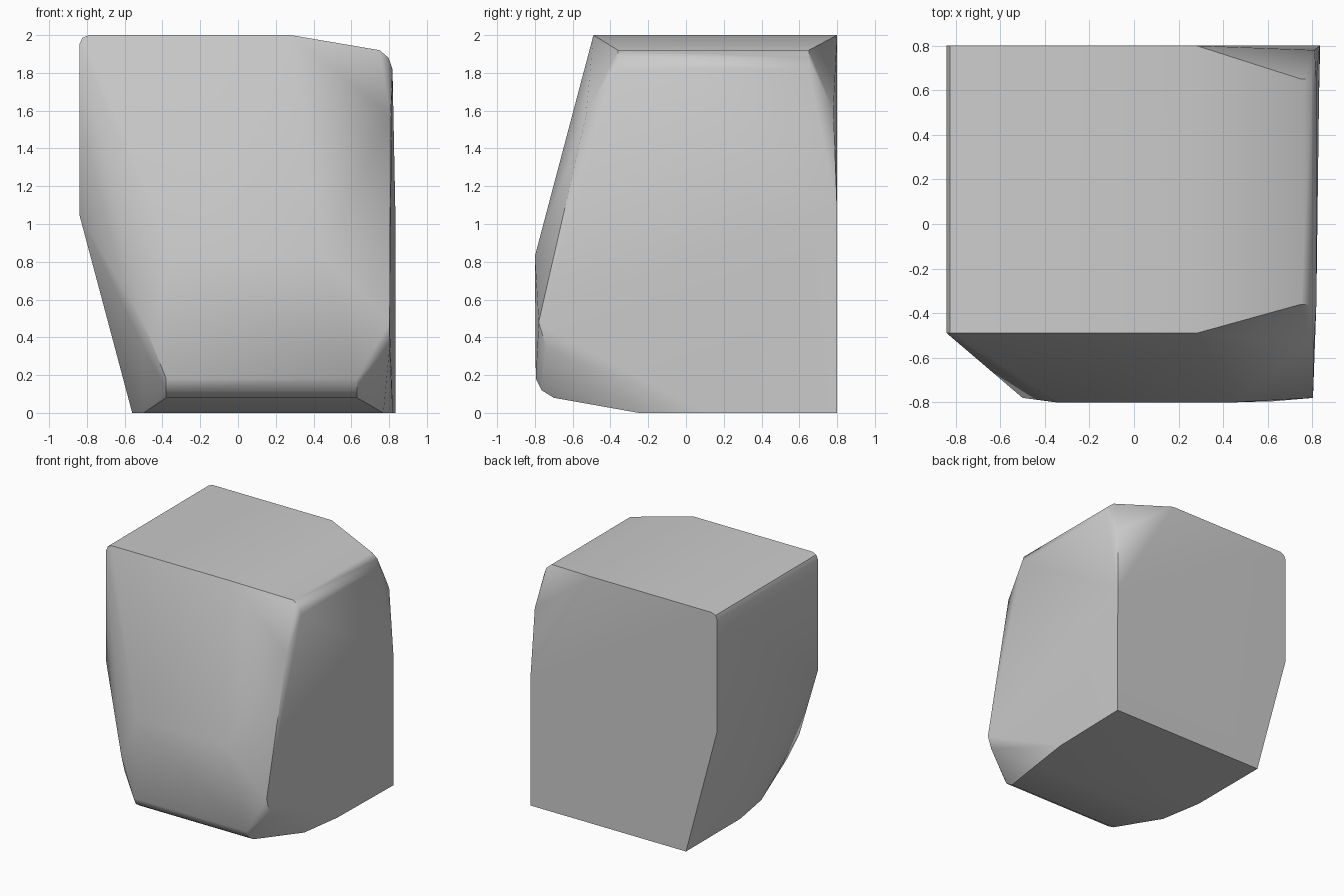
import bpy
import bmesh
import math

# Remove the default object
default_cube = bpy.data.objects.get("Cube")
if default_cube:
    bpy.data.objects.remove(default_cube, do_unlink=True)


def make_material(name, value):
    material = bpy.data.materials.new(name)
    material.use_nodes = True
    colour = (value, value, value, 1.0)
    material.diffuse_color = colour
    material.node_tree.nodes["Principled BSDF"].inputs["Base Color"].default_value = colour
    return material


def edges_along_x(left, right, profile):
    """Corner pairs of edges running across the block."""
    return [(x, y, z) for x in (left, right) for y, z in profile]


def edges_along_y(front, back, profile):
    """Corner pairs of edges running front to back."""
    return [(x, y, z) for y in (front, back) for x, z in profile]


FRONT_TOP = -0.49
BACK = 0.80
TOP = 2.0
corners = []

# Upright left side with a small rounded top edge
corners += edges_along_y(FRONT_TOP, BACK, [(-0.84, 1.05), (-0.84, 1.95), (-0.825, 1.985), (-0.79, TOP)])

# Flat part of the roof, and the rounded strip where it drops to the right
corners += edges_along_y(FRONT_TOP, BACK, [(0.28, TOP)])
corners += edges_along_y(-0.36, 0.65, [(0.75, 1.92), (0.797, 1.88), (0.818, 1.82)])

# Rounded strip where the front turns under to the base
corners += edges_along_x(-0.38, 0.63, [(-0.70, 0.08), (-0.765, 0.12), (-0.795, 0.18)])
corners += edges_along_x(-0.50, 0.77, [(-0.25, 0.0)])

# Bulge across the front
corners += edges_along_x(-0.35, 0.45, [(-0.80, 0.83)])
corners += edges_along_x(-0.50, 0.803, [(-0.78, 0.48), (-0.74, 0.35)])

# Base
corners += edges_along_x(-0.56, 0.82, [(0.10, 0.0)])
corners += edges_along_x(-0.56, 0.835, [(BACK, 0.0)])

# Right side, upper front and back corners
corners += [(0.808, -0.53, 1.57), (0.81, 0.78, 1.60), (0.833, BACK, 1.07)]

# Wrap the corners in one closed block and merge its flat regions
bm = bmesh.new()
for corner in corners:
    bm.verts.new(corner)
hull = bmesh.ops.convex_hull(bm, input=bm.verts)
loose = set(hull["geom_interior"]) | set(hull["geom_unused"])
bmesh.ops.delete(bm, geom=[g for g in loose if isinstance(g, bmesh.types.BMVert)], context="VERTS")
bmesh.ops.dissolve_limit(bm, angle_limit=math.radians(1), verts=bm.verts, edges=bm.edges)
bmesh.ops.recalc_face_normals(bm, faces=bm.faces)

mesh = bpy.data.meshes.new("block")
bm.to_mesh(mesh)
bm.free()
block = bpy.data.objects.new("block", mesh)
bpy.context.collection.objects.link(block)
mesh.materials.append(make_material("light grey", 0.6))

# Soft shading that keeps the main edges crisp
bpy.ops.object.select_all(action="DESELECT")
block.select_set(True)
bpy.context.view_layer.objects.active = block
bpy.ops.object.shade_smooth_by_angle(angle=math.radians(35))
